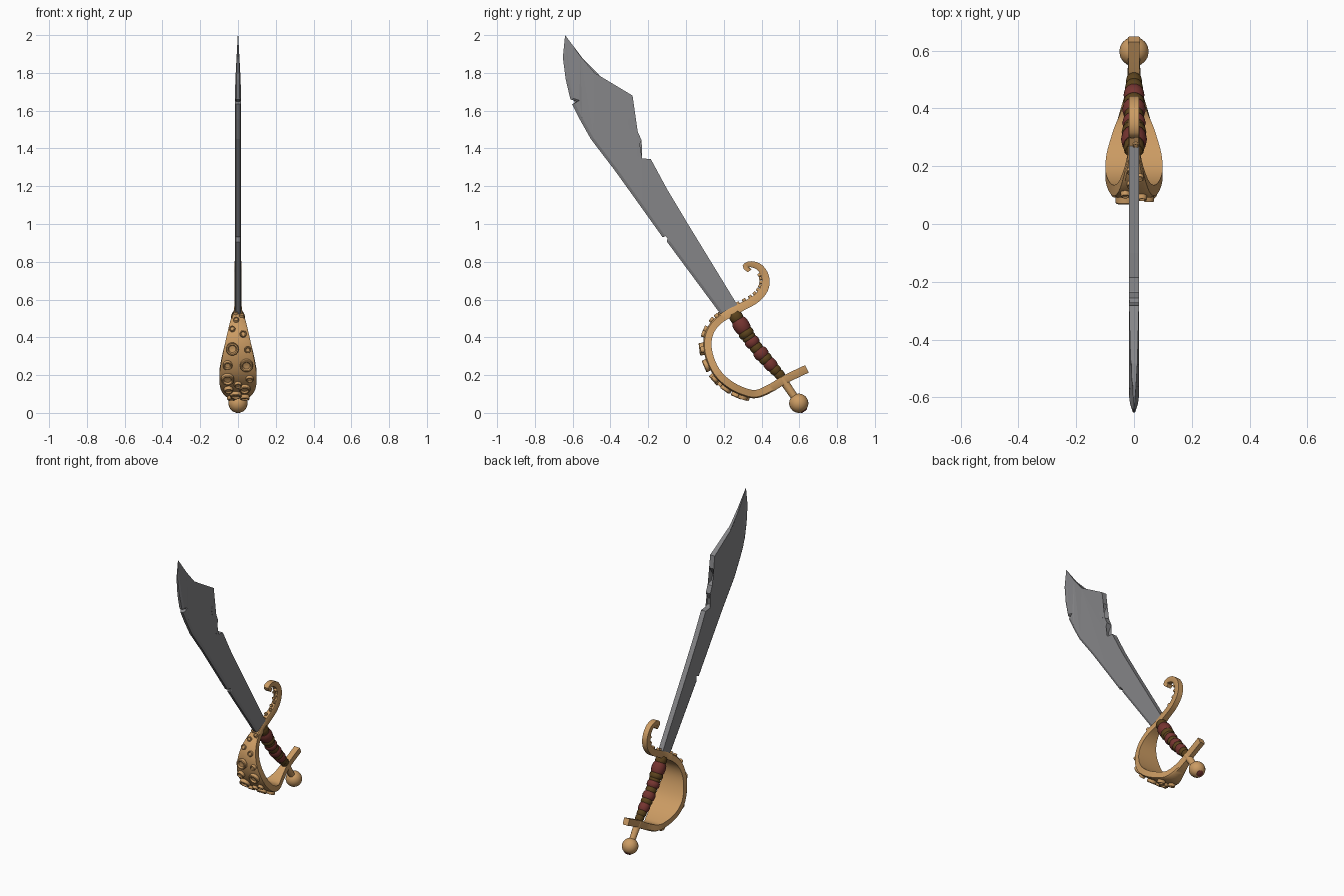
import bpy, bmesh, math
from mathutils import Vector

if "Cube" in bpy.data.objects:
    bpy.data.objects.remove(bpy.data.objects["Cube"])


def material(name, rgb):
    m = bpy.data.materials.new(name)
    m.diffuse_color = (*rgb, 1)
    m.use_nodes = True
    m.node_tree.nodes["Principled BSDF"].inputs["Base Color"].default_value = m.diffuse_color
    return m


STEEL = material("grey steel", (0.235, 0.235, 0.245))
GOLD = material("warm gold", (0.60, 0.33, 0.125))
RED = material("dark red wrap", (0.18, 0.035, 0.03))
BROWN = material("dark brown leather", (0.105, 0.055, 0.012))


def finish(name, bm, mat, smooth=None):
    bmesh.ops.remove_doubles(bm, verts=bm.verts, dist=1e-5)
    bmesh.ops.recalc_face_normals(bm, faces=bm.faces)
    me = bpy.data.meshes.new(name)
    bm.to_mesh(me)
    bm.free()
    ob = bpy.data.objects.new(name, me)
    bpy.context.collection.objects.link(ob)
    me.materials.append(mat)
    if smooth:
        bpy.ops.object.select_all(action='DESELECT')
        ob.select_set(True)
        bpy.context.view_layer.objects.active = ob
        bpy.ops.object.shade_smooth_by_angle(angle=math.radians(smooth))
    return ob


def lathe(name, origin, axis, profile, mat, segs=16, smooth=35):
    """Turn (radius, height) pairs around an axis lying in the yz plane."""
    a = Vector(axis).normalized()
    u = Vector((1, 0, 0))
    v = a.cross(u)
    bm = bmesh.new()
    rings = []
    for r, h in profile:
        rings.append([bm.verts.new(Vector(origin) + a * h + (u * math.cos(t) + v * math.sin(t)) * max(r, 1e-4))
                      for t in (2 * math.pi * i / segs for i in range(segs))])
    for p, q in zip(rings, rings[1:]):
        for i in range(segs):
            j = (i + 1) % segs
            bm.faces.new((p[i], p[j], q[j], q[i]))
    bm.faces.new(rings[0])
    bm.faces.new(rings[-1])
    return finish(name, bm, mat, smooth)


# Blade: notched outline, flat spine, narrow sharpened front edge
front = [(.20, .50), (-.10, .905), (-.098, .94), (-.124, .93), (-.245, 1.10), (-.378, 1.285),
         (-.504, 1.45), (-.563, 1.555), (-.603, 1.634), (-.578, 1.648), (-.612, 1.66),
         (-.637, 1.766), (-.652, 1.883)]
back = [(-.64, 2.0), (-.56, 1.89), (-.483, 1.80), (-.283, 1.68), (-.272, 1.597), (-.308, 1.545),
        (-.298, 1.505), (-.256, 1.49), (-.235, 1.443), (-.26, 1.396), (-.256, 1.36), (-.232, 1.348),
        (-.186, 1.343), (-.10, 1.184), (.01, 1.0), (.285, .55)]


def half(z):
    return .001 + .016 * min(1, (2 - z) / .3)


bm = bmesh.new()
outer = []
n = len(front)
for s in (1, -1):
    core = [bm.verts.new((s * half(z), y + .014, z + .006)) for y, z in front]
    core += [bm.verts.new((s * half(z), y, z)) for y, z in back]
    edge = [bm.verts.new((s * half(z) * .55, y, z)) for y, z in front]
    f = bm.faces.new(core)
    for i in range(n - 1):
        bm.faces.new((core[i], core[i + 1], edge[i + 1], edge[i]))
    bm.faces.new((core[n - 1], core[n], edge[n - 1]))
    outer.append(edge + core[n:])
    bmesh.ops.triangulate(bm, faces=[f])
a, b = outer
for i in range(len(a)):
    j = (i + 1) % len(a)
    bm.faces.new((a[i], a[j], b[j], b[i]))
finish("blade", bm, STEEL)

# Guard: tapering ribbon, (y, z, half width) from the curl down round to the rear bar
path = [(.337, .752, .017), (.314, .776, .018), (.345, .787, .018), (.39, .77, .018), (.42, .72, .018),
        (.415, .66, .018), (.373, .606, .018), (.30, .564, .019), (.23, .527, .023), (.166, .485, .038),
        (.125, .427, .054), (.113, .357, .071), (.13, .278, .088), (.17, .204, .099), (.235, .146, .094),
        (.31, .11, .074), (.373, .10, .053), (.446, .13, .031), (.526, .178, .020), (.64, .233, .020)]
path = [Vector(p) for p in path]


def along(t):
    i = min(max(int(t), 0), len(path) - 2)
    f = t - i
    p0, p1, p2, p3 = (path[min(max(k, 0), len(path) - 1)] for k in range(i - 1, i + 3))
    return .5 * (2 * p1 + (p2 - p0) * f + (2 * p0 - 5 * p1 + 4 * p2 - p3) * f * f
                 + (3 * p1 - p0 - 3 * p2 + p3) * f ** 3)


def outward(t):
    d = along(min(t + .02, 19)) - along(max(t - .02, 0))
    return Vector((0, d.y, -d.x)).normalized()   # right-hand side of travel


bm = bmesh.new()
rings = []
for k in range(19 * 5 + 1):
    t = k / 5
    p = along(t)
    o = outward(t)
    th = .012 + .010 * min(1, t / 5)
    c = Vector((0, p.x, p.y))
    w = p.z
    rings.append([bm.verts.new(c + o * (e * th) + Vector((x, 0, 0)))
                  for x, e in ((-w, -1), (w, -1), (w, .7), (w * .8, 1), (-w * .8, 1), (-w, .7))])
for p, q in zip(rings, rings[1:]):
    for i in range(6):
        j = (i + 1) % 6
        bm.faces.new((p[i], p[j], q[j], q[i]))
bm.faces.new(rings[0])
bm.faces.new(rings[-1])
# outward() flips y/z axes: path x is world y, path y is world z
bmesh.ops.remove_doubles(bm, verts=bm.verts, dist=1e-5)
finish("hand_guard", bm, GOLD, 40)

# Sucker-like studs on the outside of the guard: (path position, x, radius)
studs = [(8.5, -.012, .013), (8.8, .02, .013), (9.2, -.01, .015), (9.9, -.03, .016), (10.25, .027, .018),
         (11.2, -.03, .034), (11.25, .052, .018), (12.2, -.055, .025), (12.2, .045, .034), (13.1, -.055, .034),
         (13.1, .062, .02), (13.55, 0, .02), (13.9, .035, .03), (14.0, -.05, .024), (14.6, -.012, .03),
         (15.0, .036, .026), (15.2, -.035, .022)]
studs += [(3.6 + .45 * i, .006 * (-1) ** i, .010) for i in range(10)]
for t, x, r in studs:
    p, o = along(t), outward(t)
    h = .022 + .008 + r * .42
    lathe("guard_stud", Vector((x, p.x, p.y)), o,
          [(r, .01), (r, h - .004), (r * .9, h), (r * .72, h), (r * .55, h - r * .3), (0, h - r * .38)], GOLD, 14)

# Grip: bulging wrapped bands along a slightly bent handle
handle = [Vector((0, y, z)) for y, z in
          ((.255, .525), (.298, .453), (.347, .378), (.40, .31), (.452, .251), (.515, .18))]


def grip_at(s):
    i = min(int(s), 4)
    return handle[i].lerp(handle[i + 1], s - i)


bands = [(0, .5, .037, BROWN), (.5, 1.25, .045, RED), (1.25, 1.6, .043, BROWN), (1.6, 1.85, .038, BROWN),
         (1.85, 2.25, .041, RED), (2.25, 2.7, .035, BROWN), (2.7, 3.2, .041, RED), (3.2, 3.6, .037, BROWN),
         (3.6, 4.15, .036, RED), (4.15, 4.5, .031, BROWN), (4.5, 4.85, .028, BROWN)]
for s0, s1, r, mat in bands:
    p, q = grip_at(s0), grip_at(s1)
    L = (q - p).length
    lathe("grip_band", p, q - p,
          [(r * .8, -.004), (r * .95, L * .15), (r, L * .5), (r * .95, L * .85), (r * .8, L + .004)], mat, 14)

# Pommel: rod, ball and red end cap
ball = Vector((0, .597, .051))
rod = grip_at(4.6)
axis = ball - rod
lathe("pommel_rod", rod, axis, [(.024, 0), (.019, axis.length)], GOLD)
R = .051
lathe("pommel_ball", ball, axis,
      [(R * math.sin(math.pi * i / 12), -R * math.cos(math.pi * i / 12)) for i in range(13)], GOLD, 20, 50)
lathe("pommel_cap", ball, axis, [(.021, R * .85), (.021, R * .96), (.012, R * 1.03)], RED, 12)
